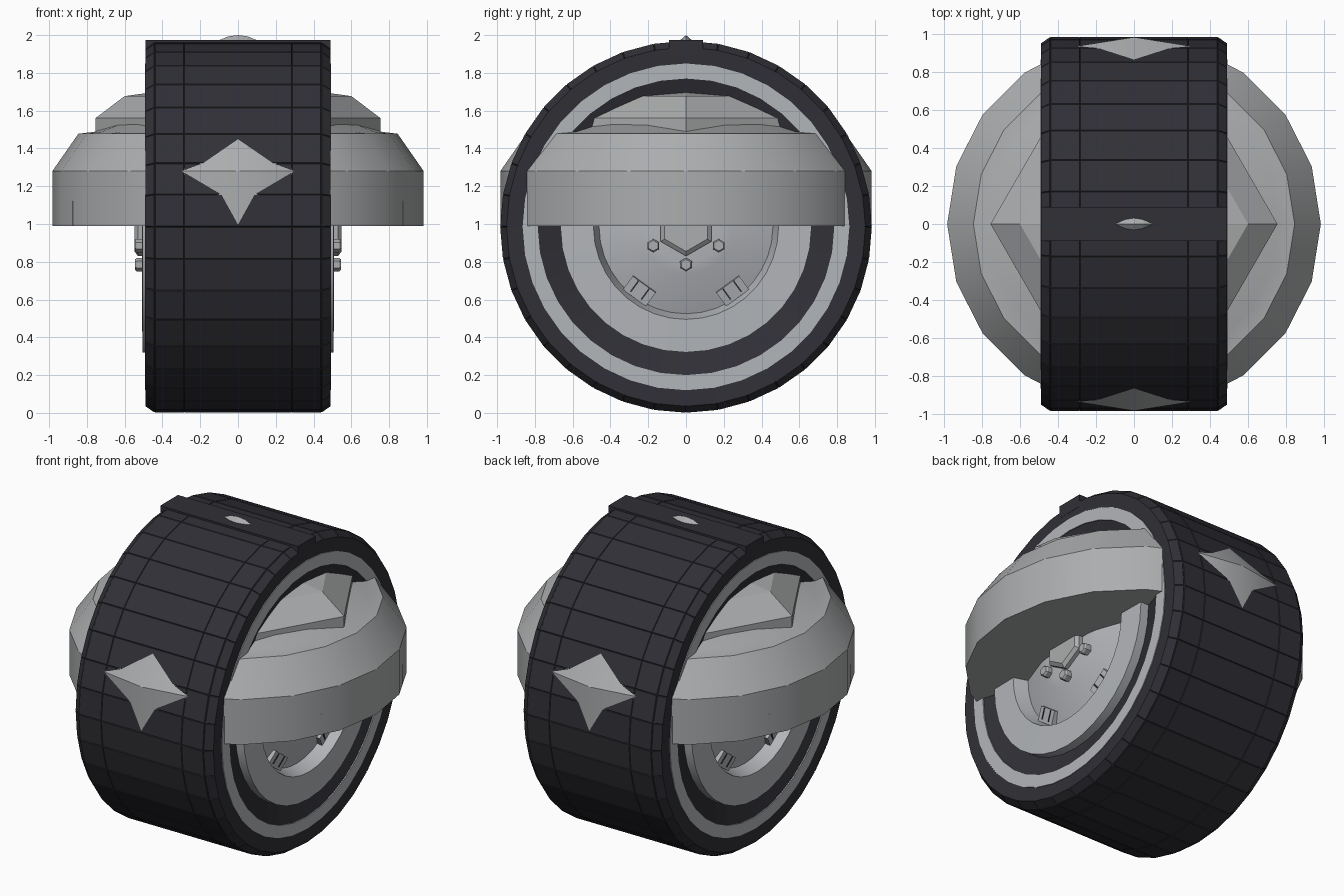
import bpy, bmesh, math
from mathutils import Vector, Matrix

if "Cube" in bpy.data.objects:
    bpy.data.objects.remove(bpy.data.objects["Cube"])

CZ = 0.985  # axle height


def mat(name, c):
    m = bpy.data.materials.new(name)
    m.diffuse_color = (*c, 1)
    m.use_nodes = True
    m.node_tree.nodes["Principled BSDF"].inputs["Base Color"].default_value = m.diffuse_color
    return m


RUBBER = mat("dark_rubber", (0.029, 0.029, 0.037))
METAL = mat("light_metal", (0.45, 0.465, 0.49))
STEEL = mat("grey_steel", (0.41, 0.42, 0.425))

TO_X = Matrix.Translation((0, 0, CZ)) @ Matrix.Rotation(math.pi / 2, 4, 'Y')
TO_NEG_X = Matrix.Rotation(math.pi, 4, 'Z') @ TO_X


def finish(bm, name, material, matrix=None, angle=None):
    if matrix:
        bm.transform(matrix)
    bmesh.ops.recalc_face_normals(bm, faces=bm.faces)
    me = bpy.data.meshes.new(name)
    bm.to_mesh(me)
    bm.free()
    me.materials.append(material)
    ob = bpy.data.objects.new(name, me)
    bpy.context.collection.objects.link(ob)
    if angle:
        bpy.ops.object.select_all(action='DESELECT')
        ob.select_set(True)
        bpy.context.view_layer.objects.active = ob
        bpy.ops.object.shade_smooth_by_angle(angle=math.radians(angle))
    return ob


def lathe_bm(profile, n, closed=False, phase=0.0):
    """Revolve (radius, height) points around z; radius 0 makes a pole."""
    bm = bmesh.new()
    rings = []
    for r, h in profile:
        if r == 0:
            rings.append([bm.verts.new((0, 0, h))] * n)
        else:
            rings.append([bm.verts.new((r * math.cos(phase + math.tau * i / n),
                                        r * math.sin(phase + math.tau * i / n), h)) for i in range(n)])
    pairs = list(zip(rings, rings[1:]))
    if closed:
        pairs.append((rings[-1], rings[0]))
    for a, b in pairs:
        for i in range(n):
            j = (i + 1) % n
            vs = list(dict.fromkeys((a[i], a[j], b[j], b[i])))
            bm.faces.new(vs)
    return bm


def box(name, size, loc, material, rot=None, matrix=None):
    bm = bmesh.new()
    m = Matrix.Translation(loc) @ (rot or Matrix()) @ Matrix.Diagonal((*size, 1))
    bmesh.ops.create_cube(bm, size=1, matrix=m)
    return finish(bm, name, material, matrix)


# Tyre: 36-sided ring with shoulders, tread blocks sunk at their edges
half = [(0.64, 0.44), (0.785, 0.485), (0.865, 0.487), (0.945, 0.49), (0.98, 0.44), (0.98, 0.285)]
profile = half + [(r, -h) for r, h in reversed(half)]
tyre = lathe_bm(profile, 36, closed=True)
bmesh.ops.recalc_face_normals(tyre, faces=tyre.faces)
tread = [f for f in tyre.faces
         if Vector(f.calc_center_median()[:2]).length > 0.95 and abs(f.normal.z) < 0.8]
bmesh.ops.inset_individual(tyre, faces=tread, thickness=0.004, depth=0.004)
finish(tyre, "tyre", RUBBER, TO_X)

# Raised joint plate across the top of the tread
box("tread_plate", (0.98, 0.18, 0.08), (0, 0, 1.933), RUBBER)

for side, m in (("right", TO_X), ("left", TO_NEG_X)):
    # Pale band on the sidewall
    finish(lathe_bm([(0.785, 0.484), (0.785, 0.492), (0.865, 0.492), (0.865, 0.484)], 36, True),
           side + "_sidewall_band", METAL, m)
    # Rim with dished centre
    finish(lathe_bm([(0.665, 0.38), (0.665, 0.505), (0.49, 0.508), (0.46, 0.42),
                     (0.25, 0.495), (0.19, 0.505), (0, 0.505)], 36),
           side + "_rim", METAL, m, 25)
    # Hub nut
    finish(lathe_bm([(0.155, 0.49), (0.155, 0.53), (0.13, 0.548), (0, 0.548)], 6),
           side + "_hub_nut", STEEL, m)
    # Six small lug nuts
    for i in range(6):
        a = math.tau * i / 6
        finish(lathe_bm([(0.036, 0.47), (0.036, 0.535), (0.028, 0.545), (0, 0.545)], 6),
               side + "_lug_nut", STEEL,
               m @ Matrix.Translation((0.2 * math.cos(a), 0.2 * math.sin(a), 0)))
    # Five vent scoops, each with a dark slot
    for i in range(5):
        spin = m @ Matrix.Rotation(math.radians(36 + 72 * i), 4, 'Z')
        box(side + "_vent_scoop", (0.09, 0.15, 0.06), (0.415, 0, 0.43), METAL,
            Matrix.Rotation(math.radians(12), 4, 'Y'), spin)
        for y in (-0.035, 0.035):
            box(side + "_vent_slot", (0.07, 0.008, 0.008), (0.415, y, 0.46), RUBBER,
                Matrix.Rotation(math.radians(12), 4, 'Y'), spin)

# Large bolt cap running through the wheel
finish(lathe_bm([(0, 0.99), (0.983, 0.99), (0.983, 1.28), (0.845, 1.478),
                 (0.76, 1.488), (0.6, 1.55), (0, 1.56)], 20),
       "cap_base", STEEL, None, 30)
finish(lathe_bm([(0, 1.45), (0.755, 1.45), (0.755, 1.56), (0.6, 1.677), (0, 1.76)], 6),
       "cap_hex_head", STEEL)

# Small grip tabs along the lower edge of the cap
for base in (0, 180):
    for a in (-50, -24, 24, 50):
        r = Matrix.Rotation(math.radians(base + a), 4, 'Z')
        box("cap_grip_tab", (0.03, 0.06, 0.13), (0.957, 0, 1.056), STEEL, None, r)

# Thin lens-shaped tip poking through the top of the tread
finish(lathe_bm([(0, -0.23), (0.2, 0), (0, 0.23)], 24), "cap_tip", STEEL,
       Matrix.Translation((0, 0, 1.8)) @ Matrix.Rotation(math.pi / 2, 4, 'X'))
